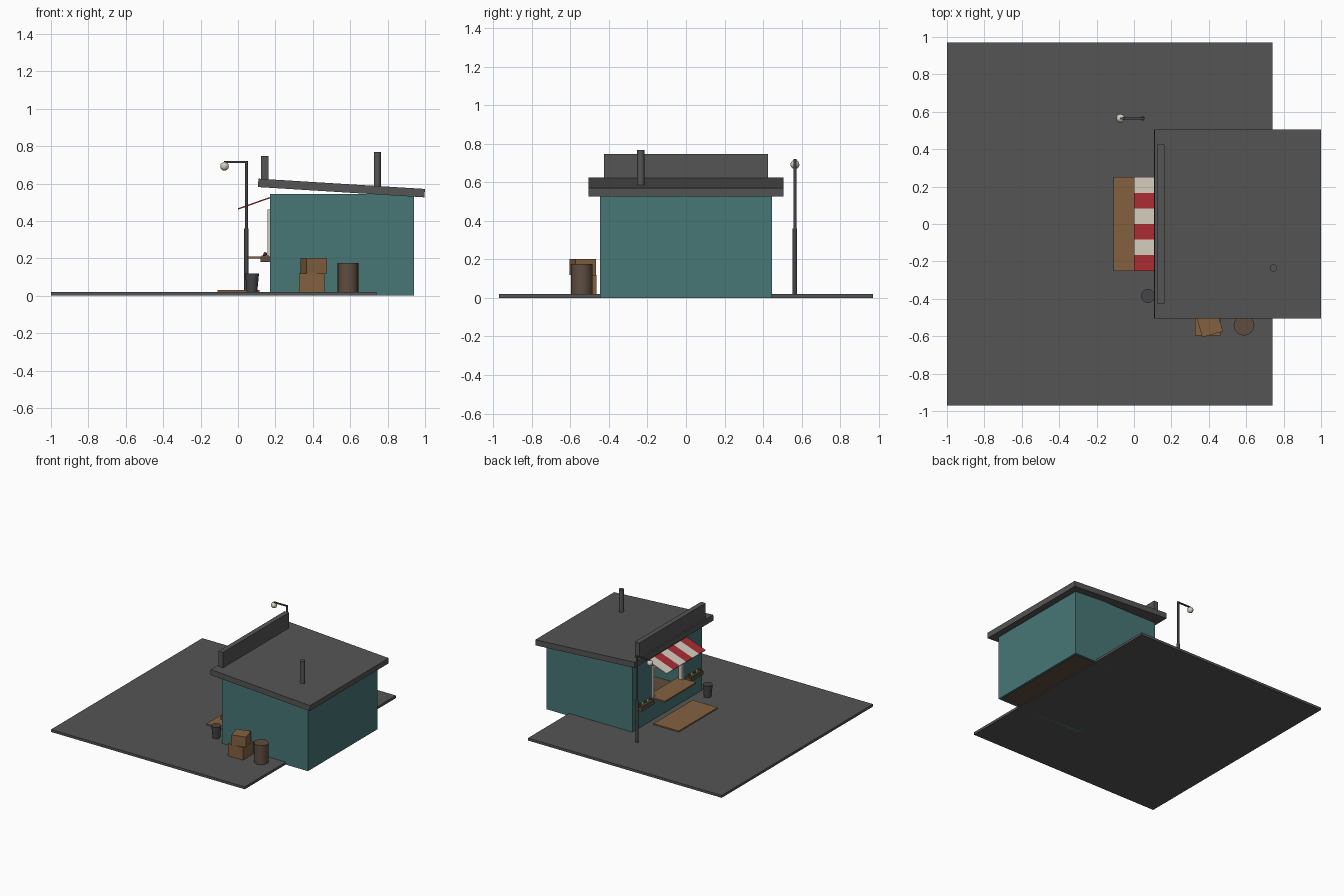
import bpy, bmesh, math
from mathutils import Matrix

if "Cube" in bpy.data.objects:
    bpy.data.objects.remove(bpy.data.objects["Cube"])


def material(name, r, g, b):
    m = bpy.data.materials.new(name)
    m.use_nodes = True
    m.diffuse_color = (r, g, b, 1)
    m.node_tree.nodes["Principled BSDF"].inputs["Base Color"].default_value = (r, g, b, 1)
    return m


GREY = material("asphalt grey", .09, .09, .09)
DARK = material("dark metal", .06, .06, .065)
TEAL = material("teal wall", .065, .18, .18)
WOOD = material("light wood", .23, .12, .052)
BROWN = material("dark brown", .115, .075, .05)
RED = material("awning red", .4, .025, .035)
CREAM = material("cream", .66, .61, .51)
GREEN = material("leaf green", .05, .16, .04)


def finish(name, bm, mat, smooth=False):
    mesh = bpy.data.meshes.new(name)
    bm.to_mesh(mesh)
    bm.free()
    mesh.materials.append(mat)
    ob = bpy.data.objects.new(name, mesh)
    bpy.context.scene.collection.objects.link(ob)
    if smooth:
        bpy.ops.object.select_all(action="DESELECT")
        ob.select_set(True)
        bpy.context.view_layer.objects.active = ob
        bpy.ops.object.shade_smooth_by_angle(angle=math.radians(40))
    return ob


def box(name, mat, centre, size, angle=0, axis="Z"):
    bm = bmesh.new()
    m = (Matrix.Translation(centre) @ Matrix.Rotation(angle, 4, axis)
         @ Matrix.Diagonal((*size, 1)))
    bmesh.ops.create_cube(bm, size=1, matrix=m)
    return finish(name, bm, mat)


def span(name, mat, xs, ys, zs):
    pairs = (xs, ys, zs)
    return box(name, mat, [(a + b) / 2 for a, b in pairs], [b - a for a, b in pairs])


def cylinder(name, mat, x, y, z0, z1, r0, r1=None, sides=24):
    bm = bmesh.new()
    bmesh.ops.create_cone(bm, cap_ends=True, segments=sides, radius1=r0,
                          radius2=r1 or r0, depth=z1 - z0,
                          matrix=Matrix.Translation((x, y, (z0 + z1) / 2)))
    return finish(name, bm, mat, True)


def ball(name, mat, centre, radius, detail=2):
    bm = bmesh.new()
    bmesh.ops.create_icosphere(bm, subdivisions=detail, radius=radius,
                               matrix=Matrix.Translation(centre))
    return finish(name, bm, mat, True)


# Ground slab and door mat
span("ground", GREY, (-1, .74), (-.97, .97), (0, .02))
span("platform", WOOD, (-.11, .115), (-.25, .25), (.02, .03))

# Hollow shop: three full walls and a serving wall around its opening
X0, X1, Y, TOP, T = .17, .94, .445, .545, .02
span("back_wall", TEAL, (X1 - T, X1), (-Y, Y), (0, TOP))
for side, s in (("left", 1), ("right", -1)):
    span(side + "_wall", TEAL, (X0, X1), sorted((s * Y, s * (Y - T))), (0, TOP))
    span(side + "_serving_wall", TEAL, (X0, X0 + T), sorted((s * .18, s * Y)), (0, TOP))
    span(side + "_window_post", CREAM, (X0 - .012, X0 + T), sorted((s * .175, s * .2)), (.21, .46))
span("wall_below_window", TEAL, (X0, X0 + T), (-.18, .18), (0, .2))
span("wall_above_window", TEAL, (X0, X0 + T), (-.18, .18), (.455, TOP))
span("window_head", CREAM, (X0 - .012, X0 + T), (-.2, .2), (.44, .46))
span("floor", BROWN, (X0 + T, X1 - T), (-Y + T, Y - T), (.006, .03))
span("counter", WOOD, (.05, .21), (-.2, .2), (.198, .21))

# Sloping roof, parapet and chimney
box("roof", GREY, (.553, 0, .576), (.892, 1.01, .045), .0617, "Y")
span("parapet", GREY, (.122, .162), (-.425, .425), (.6, .748))
cylinder("chimney", GREY, .745, -.235, .58, .768, .019)

# Striped awning
STRIPES, WIDTH = 6, .5
for i in range(STRIPES):
    y = WIDTH / 2 - (i + .5) * WIDTH / STRIPES
    box("awning_stripe", RED if i % 2 else CREAM, (.085, y, .494),
        (.18, WIDTH / STRIPES, .007), -.34, "Y")

# Flower boxes on both sides of the window
for s in (1, -1):
    yc = s * .315
    span("flower_box", BROWN, (.12, X0), (yc - .08, yc + .08), (.18, .21))
    span("leaves", GREEN, (.126, X0 - .004), (yc - .074, yc + .074), (.21, .215))
    for k in range(5):
        ball("flower", CREAM if k % 2 else RED,
             (.145, yc + (k - 2) * .032, .222), .012, 1)

# Street lamp
LX, LY = .045, .565
cylinder("lamp_base_post", DARK, LX, LY, .02, .36, .012, sides=12)
cylinder("lamp_post", DARK, LX, LY, .36, .72, .008, sides=12)
span("lamp_arm", DARK, (-.075, LX), (LY - .005, LY + .005), (.71, .72))
ball("lamp_globe", CREAM, (-.072, LY, .692), .024)

# Crates, barrel and bin
span("lower_crate", WOOD, (.327, .463), (-.597, -.465), (.02, .12))
box("upper_crate", WOOD, (.405, -.537, .161), (.115, .11, .082), .28)
cylinder("barrel", BROWN, .588, -.541, .02, .176, .055)
cylinder("bin", DARK, .075, -.385, .02, .118, .028, .037)
